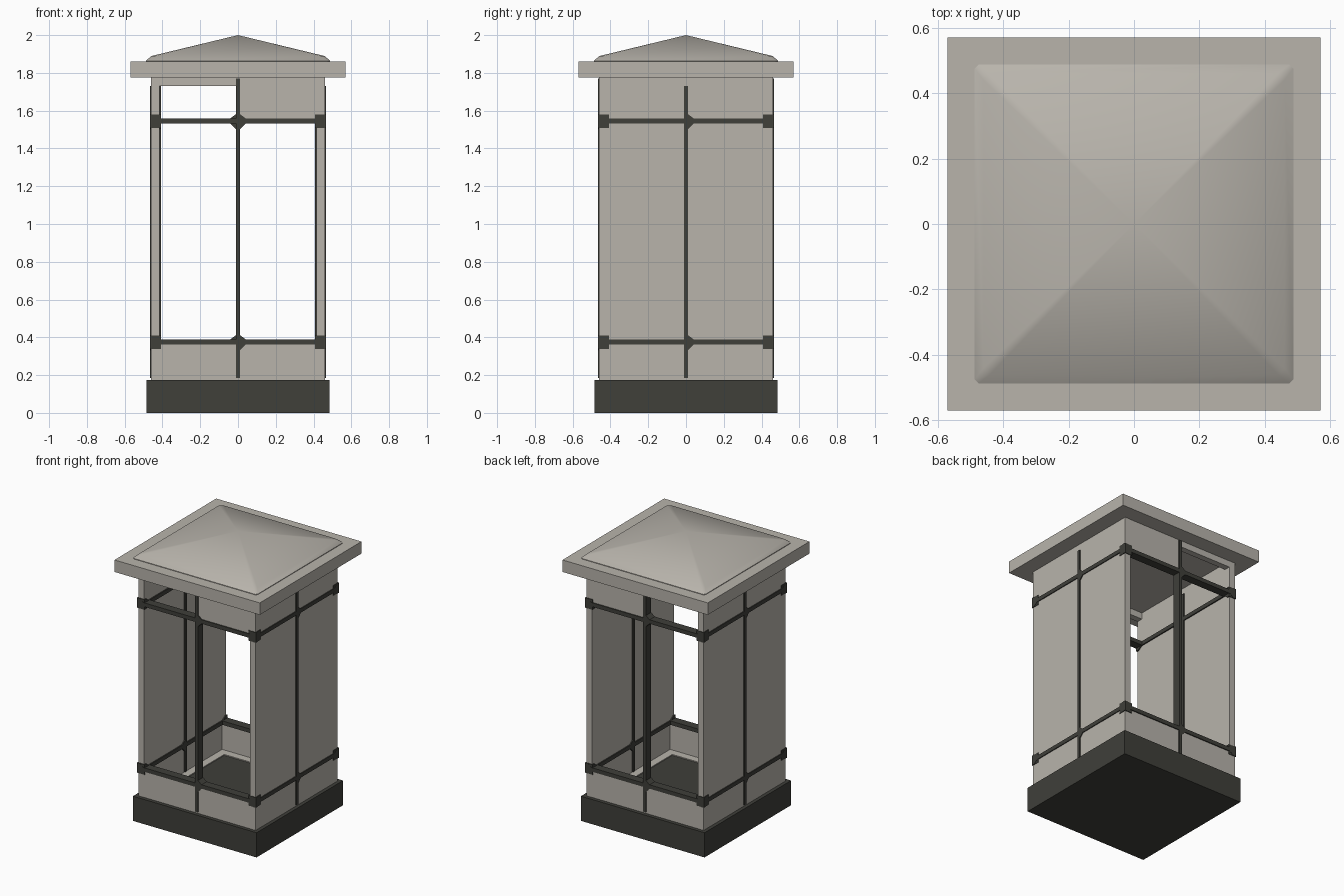
import bpy, bmesh, math
from mathutils import Matrix, Vector

if "Cube" in bpy.data.objects:
    bpy.data.objects.remove(bpy.data.objects["Cube"], do_unlink=True)


def material(name, colour):
    mat = bpy.data.materials.new(name)
    mat.use_nodes = True
    mat.diffuse_color = (*colour, 1)
    mat.node_tree.nodes["Principled BSDF"].inputs["Base Color"].default_value = (*colour, 1)
    return mat


STONE = material("pale stone", (0.48, 0.455, 0.41))
IRON = material("dark iron", (0.05, 0.05, 0.042))


def finish(name, bm, mat, turn=0):
    bmesh.ops.recalc_face_normals(bm, faces=bm.faces)
    bm.transform(Matrix.Rotation(turn, 4, 'Z'))
    mesh = bpy.data.meshes.new(name)
    bm.to_mesh(mesh)
    bm.free()
    mesh.materials.append(mat)
    obj = bpy.data.objects.new(name, mesh)
    bpy.context.collection.objects.link(obj)
    return obj


def box(name, x, y, z, mat, turn=0):
    """Box from (low, high) pairs."""
    bm = bmesh.new()
    bmesh.ops.create_cube(bm, size=1)
    for v in bm.verts:
        v.co = [r[0] if c < 0 else r[1] for c, r in zip(v.co, (x, y, z))]
    return finish(name, bm, mat, turn)


def prism(name, outline, y, mat, turn=0):
    """Extrude an (x, z) outline along y."""
    bm = bmesh.new()
    rings = [[bm.verts.new((px, d, pz)) for px, pz in outline] for d in y]
    for ring in rings:
        bm.faces.new(ring)
    n = len(outline)
    for i in range(n):
        j = (i + 1) % n
        bm.faces.new((rings[0][i], rings[0][j], rings[1][j], rings[1][i]))
    return finish(name, bm, mat, turn)


OUT, INN = 0.46, 0.415           # wall planes
FLOOR, SILL, EAVE = 0.175, 0.37, 1.78
RAILS = (0.375, 1.545)
IRON_DEPTH = (-0.466, -0.407)    # ironwork shows on both sides of the walls

# Plinth and the stone edging of its inner floor
box("plinth", (-0.485, 0.485), (-0.485, 0.485), (0, FLOOR), IRON)
for i in range(4):
    box("floor_edging", (-INN, INN), (-INN, -0.36), (FLOOR - 0.01, 0.182), STONE, i * math.pi / 2)

# Solid side walls
for side, s in (("left", 1), ("right", -1)):
    box(side + "_wall", sorted((s * INN, s * OUT)), (-OUT, OUT), (FLOOR, EAVE), STONE)

# Low panels and headers of the open front and back
for side, s in (("front", -1), ("back", 1)):
    depth = sorted((s * INN, s * (OUT - 0.001)))
    box(side + "_low_panel", (-INN, INN), depth, (FLOOR, SILL), STONE)
    box(side + "_lintel", (-INN, 0), depth, (1.73, EAVE), STONE)
    box(side + "_header", (0, INN), depth, (1.55, EAVE), STONE)

# Iron straps with corner brackets on every side
for i, side in enumerate(("front", "left", "back", "right")):
    turn = i * math.pi / 2
    top = 1.77 if i % 2 == 0 else 1.73
    box(side + "_upright", (-0.011, 0.011), IRON_DEPTH, (0.185, top), IRON, turn)
    for z in RAILS:
        box(side + "_rail", (-OUT, OUT), IRON_DEPTH, (z - 0.014, z + 0.014), IRON, turn)
        for s in (-1, 1):
            bracket = [(s * 0.464, z - 0.036), (s * 0.445, z - 0.036), (s * INN, z - 0.014),
                       (s * INN, z + 0.014), (s * 0.445, z + 0.036), (s * 0.464, z + 0.036)]
            prism(side + "_corner_bracket", bracket, IRON_DEPTH, IRON, turn)
        gusset = [(0, z - 0.042), (0.012, z - 0.042), (0.043, z - 0.012),
                  (0.043, z + 0.012), (0.012, z + 0.036), (0, z + 0.036)]
        prism(side + "_centre_gusset", gusset, IRON_DEPTH, IRON, turn)

# Overhanging cap slab
box("cap_slab", (-0.57, 0.57), (-0.57, 0.57), (1.775, 1.86), STONE)

# Softly shaded pyramid roof with a bevelled rim and clipped corners
bm = bmesh.new()
rings = []
for half, z, clip in ((0.487, 1.855, 0.012), (0.487, 1.864, 0.012), (0.46, 1.889, 0.02)):
    ring = []
    for i in range(4):
        rot = Matrix.Rotation(i * math.pi / 2, 3, 'Z')
        for x, y in ((half, half - clip), (half - clip, half)):
            ring.append(bm.verts.new(rot @ Vector((x, y, z))))
    rings.append(ring)
apex = bm.verts.new((0, 0, 2))
bm.faces.new(rings[0])
for i in range(8):
    j = (i + 1) % 8
    for low, high in zip(rings, rings[1:]):
        bm.faces.new((low[i], low[j], high[j], high[i]))
    bm.faces.new((rings[-1][i], rings[-1][j], apex))
roof = finish("roof", bm, STONE)
bpy.ops.object.select_all(action='DESELECT')
roof.select_set(True)
bpy.context.view_layer.objects.active = roof
bpy.ops.object.shade_smooth_by_angle(angle=math.radians(40))
